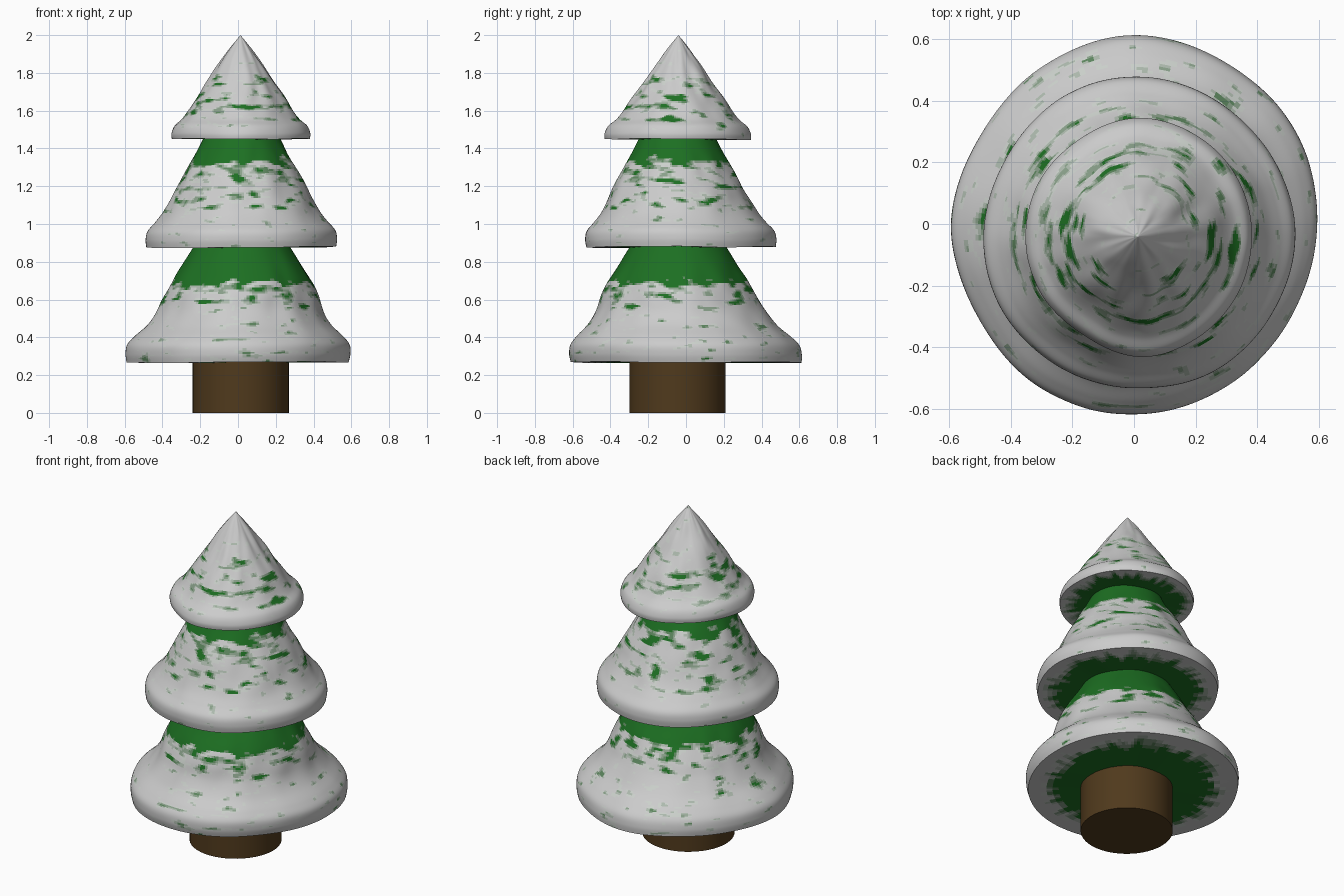
import bpy, bmesh, math
from math import cos, sin, pi
from mathutils import Vector, noise

if "Cube" in bpy.data.objects:
    bpy.data.objects.remove(bpy.data.objects["Cube"])

SEG, ROWS, SHADES = 180, 80, 6
GREEN, SNOW = (0.012, 0.16, 0.016), (0.8, 0.8, 0.8)


def material(name, rgb):
    m = bpy.data.materials.new(name)
    m.diffuse_color = (*rgb, 1)
    m.use_nodes = True
    m.node_tree.nodes["Principled BSDF"].inputs["Base Color"].default_value = m.diffuse_color
    return m


def curve(vals, t):
    """Smooth value at position t (in index units), clamped at the ends."""
    i = max(0, min(int(t), len(vals) - 2))
    f = t - i
    p0, p1, p2, p3 = (vals[max(0, min(k, len(vals) - 1))] for k in range(i - 1, i + 3))
    return 0.5 * (2 * p1 + (p2 - p0) * f + (2 * p0 - 5 * p1 + 4 * p2 - p3) * f * f
                  + (3 * p1 - p0 - 3 * p2 + p3) * f ** 3)


def ramp(x, pts):
    """Piecewise linear lookup."""
    if x <= pts[0][0]:
        return pts[0][1]
    for (a, u), (b, v) in zip(pts, pts[1:]):
        if x <= b:
            return u + (v - u) * (x - a) / (b - a)
    return pts[-1][1]


# green foliage through to full snow cover
shades = [material(f"foliage_snow_{i}", [g + (s - g) * (i / (SHADES - 1)) ** 1.3
                                         for g, s in zip(GREEN, SNOW)]) for i in range(SHADES)]


def tier(name, profile, outline, rim_c, top_c, cover, under_green):
    """Lathed branch tier with a wavy rim, flat underside and patchy snow."""
    R = profile[0][0]
    z0, z1 = profile[0][1], profile[-1][1]
    n = len(profile) - 1
    rs, zs = [p[0] for p in profile], [p[1] for p in profile]
    rings = [(0.18 + (R - 0.18) * k / 12, z0, True) for k in range(12)]
    rings += [(max(0, curve(rs, n * k / ROWS)), curve(zs, n * k / ROWS), False)
              for k in range(ROWS + 1)]
    wrap = outline[-1:] + outline + outline[:2]
    bm = bmesh.new()
    grid = []
    for r, z, under in rings:
        t = max(0, min(1, (z - z0) / (z1 - z0)))
        cx, cy = (a + (b - a) * min(1, t * 1.5) for a, b in zip(rim_c, top_c))
        row = []
        for s in range(SEG):
            a = 2 * pi * s / SEG
            wave = curve(wrap, 1 + 12 * s / SEG) / R
            rr = r * (1 + (wave - 1) * max(0, 1 - 1.3 * t))
            # soft lumps in the snow
            lump = noise.noise(Vector((3 * cos(a), 3 * sin(a), 7 * z)))
            rr += 0.012 * lump * sin(pi * t)
            dz = 0.008 * noise.noise(Vector((1.5 * cos(a), 1.5 * sin(a), z0 * 5)))
            row.append(bm.verts.new((cx + rr * cos(a), cy + rr * sin(a), z + dz * (1 - t))))
        grid.append(row)
    for k in range(len(grid) - 1):
        r, z, under = rings[k]
        for s in range(SEG):
            j = (s + 1) % SEG
            f = bm.faces.new((grid[k][s], grid[k][j], grid[k + 1][j], grid[k + 1][s]))
            a = 2 * pi * s / SEG
            if under:
                v = (r - under_green) / 0.08 + 0.9 * noise.noise(
                    Vector((9 * cos(a), 9 * sin(a), r * 9)))
            else:
                p = Vector((r * 11 * cos(a), r * 11 * sin(a), z * 30))
                v = ramp(z, cover) + 1.7 * noise.noise(p) + 0.6 * noise.noise(p * 2.3)
            f.material_index = max(0, min(SHADES - 1, round(v * (SHADES - 1))))
    bmesh.ops.remove_doubles(bm, verts=bm.verts, dist=0.0003)
    finish(name, bm, shades)


def finish(name, bm, mats):
    bmesh.ops.recalc_face_normals(bm, faces=bm.faces)
    me = bpy.data.meshes.new(name)
    bm.to_mesh(me)
    bm.free()
    for m in mats:
        me.materials.append(m)
    ob = bpy.data.objects.new(name, me)
    bpy.context.collection.objects.link(ob)
    bpy.ops.object.select_all(action='DESELECT')
    ob.select_set(True)
    bpy.context.view_layer.objects.active = ob
    bpy.ops.object.shade_smooth_by_angle(angle=math.radians(40))


# trunk
bm = bmesh.new()
bmesh.ops.create_cone(bm, cap_ends=True, segments=48, radius1=0.255, radius2=0.255, depth=0.29)
bmesh.ops.translate(bm, verts=bm.verts, vec=(0.015, -0.045, 0.145))
finish("trunk", bm, [material("bark", (0.08, 0.042, 0.012))])

# bottom tier
tier("bottom_tier",
     [(0.585, 0.268), (0.592, 0.31), (0.585, 0.36), (0.55, 0.405), (0.49, 0.465), (0.44, 0.54),
      (0.405, 0.62), (0.36, 0.71), (0.305, 0.80), (0.255, 0.88), (0.245, 0.90)],
     [.585, .6, .6, .612, .59, .572, .59, .582, .605, .61, .597, .58],
     (0, 0), (0.02, -0.042),
     [(0.5, 1.5), (0.58, 0.95), (0.66, 0.7), (0.69, 0.1), (0.72, -1.5)], 0.41)

# middle tier
tier("middle_tier",
     [(0.50, 0.878), (0.505, 0.92), (0.495, 0.965), (0.455, 1.01), (0.415, 1.06), (0.375, 1.13),
      (0.335, 1.21), (0.29, 1.29), (0.24, 1.38), (0.205, 1.45), (0.195, 1.47)],
     [.505, .495, .495, .505, .503, .49, .5, .505, .5, .497, .506, .5],
     (0.015, -0.03), (0.02, -0.045),
     [(1.0, 1.7), (1.08, 1.0), (1.28, 0.8), (1.32, 0.2), (1.37, -1.5)], 0.37)

# top tier
tier("top_tier",
     [(0.37, 1.45), (0.372, 1.48), (0.355, 1.52), (0.315, 1.555), (0.28, 1.60), (0.235, 1.67),
      (0.185, 1.745), (0.135, 1.82), (0.085, 1.89), (0.04, 1.95), (0.0, 2.0)],
     [.365, .372, .38, .388, .372, .368, .365, .362, .36, .385, .375, .368],
     (0.015, -0.045), (0.013, -0.04),
     [(1.5, 1.7), (1.56, 0.9), (1.76, 0.95), (1.82, 1.8)], 0.27)
